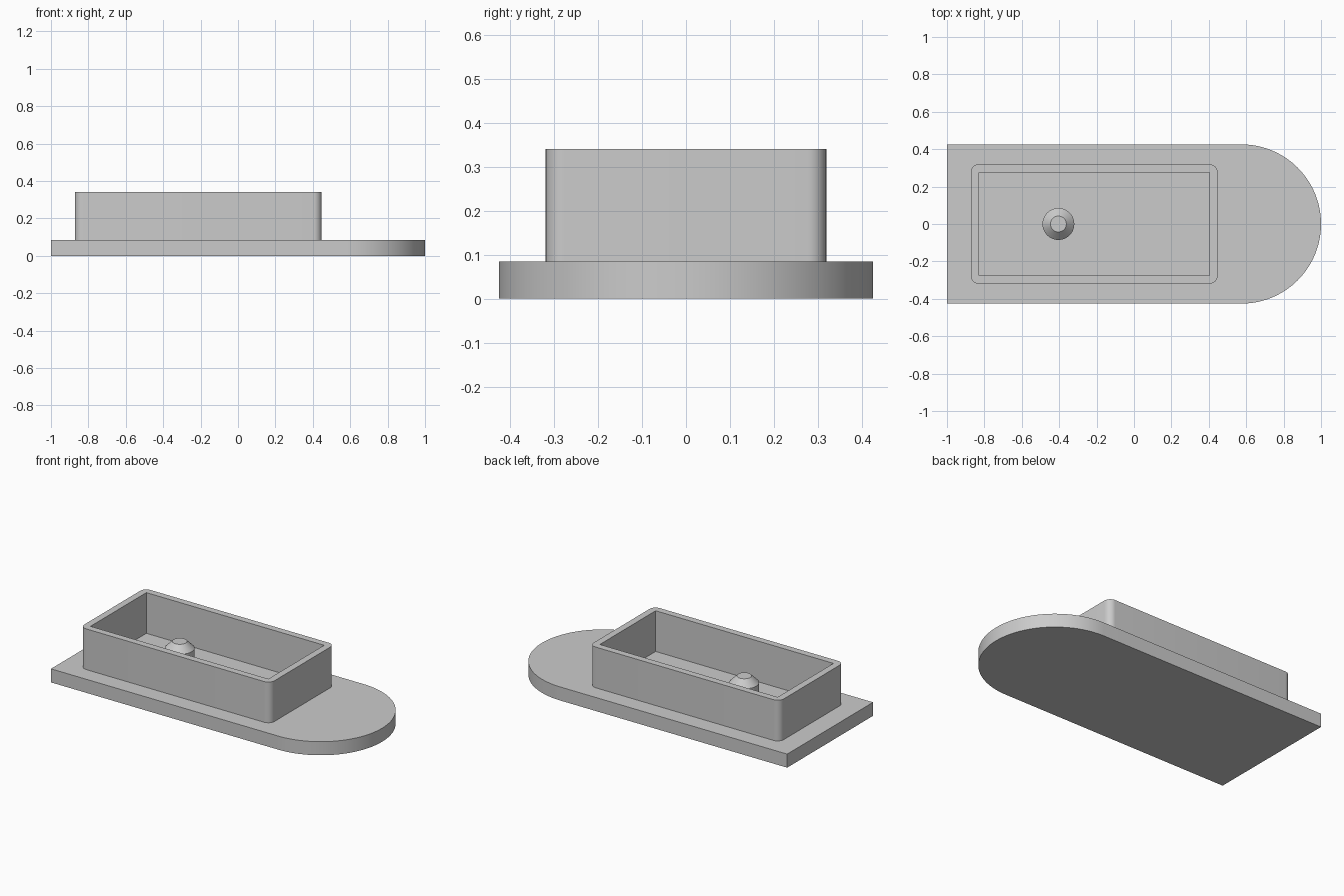
import bpy, bmesh, math
from mathutils import Vector

cube = bpy.data.objects.get("Cube")
if cube:
    bpy.data.objects.remove(cube, do_unlink=True)

U = 2 / 47            # one wall thickness; every size is a multiple of it
BASE_TOP = 2 * U
RIM = 8 * U

GREY = (0.6, 0.6, 0.6, 1)
grey = bpy.data.materials.new("plain grey")
grey.diffuse_color = GREY
grey.use_nodes = True
grey.node_tree.nodes["Principled BSDF"].inputs["Base Color"].default_value = GREY


def finish(bm, name):
    bmesh.ops.recalc_face_normals(bm, faces=bm.faces)
    mesh = bpy.data.meshes.new(name)
    bm.to_mesh(mesh)
    bm.free()
    mesh.materials.append(grey)
    obj = bpy.data.objects.new(name, mesh)
    bpy.context.collection.objects.link(obj)
    return obj


def activate(obj):
    bpy.ops.object.select_all(action="DESELECT")
    obj.select_set(True)
    bpy.context.view_layer.objects.active = obj


def smooth(obj):
    activate(obj)
    bpy.ops.object.shade_smooth_by_angle(angle=math.radians(30))


def arc(cx, cy, r, start, sweep, steps):
    angles = [math.radians(start + sweep * i / steps) for i in range(steps + 1)]
    return [(cx + r * math.cos(a), cy + r * math.sin(a)) for a in angles]


def prism(name, outline, z0, z1):
    bm = bmesh.new()
    face = bm.faces.new([bm.verts.new((x, y, z0)) for x, y in outline])
    top = bmesh.ops.extrude_face_region(bm, geom=[face], use_keep_orig=True)["geom"]
    verts = [v for v in top if isinstance(v, bmesh.types.BMVert)]
    bmesh.ops.translate(bm, verts=verts, vec=(0, 0, z1 - z0))
    return finish(bm, name)


# Base plate: square at one end, half round at the other
half = 10 * U
outline = [(-1, half), (-1, -half)] + arc(1 - half, 0, half, -90, 180, 64)
smooth(prism("base_plate", outline, 0, BASE_TOP))

# Box walls: rounded outside, sharp inside, with the plate as their floor
x0, x1, y1 = -1 + 3 * U, -1 + 34 * U, 7.5 * U
corners = [(x1 - U, y1 - U, 0), (x0 + U, y1 - U, 90),
           (x0 + U, U - y1, 180), (x1 - U, U - y1, 270)]
outline = [p for cx, cy, a in corners for p in arc(cx, cy, U, a, 90, 10)]
walls = prism("box_walls", outline, BASE_TOP, RIM)
cavity = prism("cavity_cutter", [(cx, cy) for cx, cy, a in corners], BASE_TOP - U, RIM + U)
cavity.hide_render = True
cut = walls.modifiers.new("cavity", "BOOLEAN")
cut.operation = "DIFFERENCE"
cut.solver = "EXACT"
cut.object = cavity
activate(walls)
bpy.ops.object.modifier_apply(modifier=cut.name)
bpy.data.objects.remove(cavity, do_unlink=True)
smooth(walls)

# Chamfered post standing on the plate inside the box
centre = Vector((-1 + 14 * U, 0, 0))
profile = [(0, BASE_TOP), (2 * U, BASE_TOP), (2 * U, 5 * U), (U, 6 * U), (0, 6 * U)]
bm = bmesh.new()
verts = [bm.verts.new(centre + Vector((r, 0, z))) for r, z in profile]
edges = [bm.edges.new(pair) for pair in zip(verts, verts[1:])]
bmesh.ops.spin(bm, geom=verts + edges, cent=centre, axis=(0, 0, 1),
               angle=math.tau, steps=48)
bmesh.ops.remove_doubles(bm, verts=bm.verts, dist=0.0001)
smooth(finish(bm, "post"))
